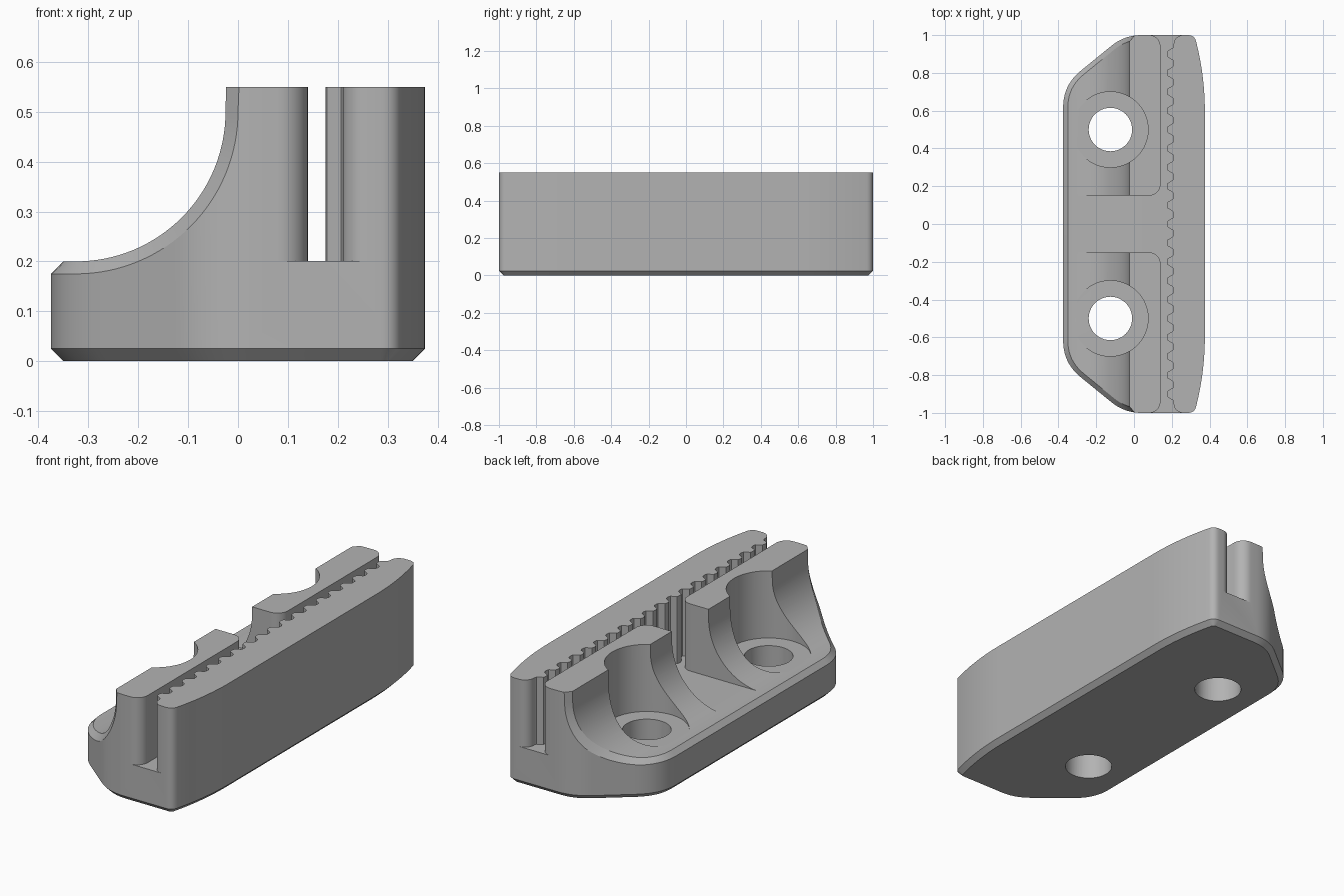
import bpy
import bmesh
from math import sin, cos, pi, tanh, hypot
from mathutils import Vector

cube = bpy.data.objects.get("Cube")
if cube:
    bpy.data.objects.remove(cube)

CHAMFER, HEIGHT, FLOOR = 0.025, 0.55, 0.201
COVE_X, COVE_Z, COVE_R = -0.325, 0.5, 0.3

grey = bpy.data.materials.new("plain grey")
grey.use_nodes = True
grey.diffuse_color = (0.45, 0.45, 0.45, 1)
grey.node_tree.nodes["Principled BSDF"].inputs["Base Color"].default_value = (0.45, 0.45, 0.45, 1)


def make_object(name, bm):
    bmesh.ops.recalc_face_normals(bm, faces=bm.faces)
    mesh = bpy.data.meshes.new(name)
    bm.to_mesh(mesh)
    bm.free()
    mesh.materials.append(grey)
    obj = bpy.data.objects.new(name, mesh)
    bpy.context.collection.objects.link(obj)
    return obj


def round_corner(a, corner, b, steps=12):
    a, c, b = Vector(a), Vector(corner), Vector(b)
    ts = [i / steps for i in range(steps + 1)]
    return [a * (1 - t) ** 2 + c * 2 * t * (1 - t) + b * t * t for t in ts]


def arc(cx, cy, r, start, end, steps=10):
    angles = [start + (end - start) * i / steps for i in range(steps + 1)]
    return [(cx + r * cos(a), cy + r * sin(a)) for a in angles]


# Half of the plan outline, from the low side to the tall side
outline = round_corner((-0.375, 0.62), (-0.375, 0.736), (-0.281, 0.812))
outline += round_corner((-0.12, 0.943), (-0.05, 1.0), (0.04, 1.0))
outline += round_corner((0.285, 1.0), (0.321, 1.0), (0.329, 0.965))
for i in range(1, 13):
    y = 0.965 - 0.365 * i / 12
    outline.append(Vector((0.375 - 0.046 * ((y - 0.6) / 0.365) ** 2, y)))

inset = []
for i, p in enumerate(outline):
    d = outline[min(i + 1, len(outline) - 1)] - outline[max(i - 1, 0)]
    if i in (0, len(outline) - 1):
        d = Vector((0, 1 if i == 0 else -1))
    n = Vector((d.y, -d.x)).normalized()
    inset.append(p + n * CHAMFER)


def at_x(curve, x):
    """Index and fraction where a curve reaches x."""
    for i in range(len(curve) - 1):
        if curve[i + 1].x >= x:
            span = curve[i + 1].x - curve[i].x
            return i, max(0, (x - curve[i].x) / span) if span > 1e-9 else 0
    return len(curve) - 2, 1


def sample(curve, where):
    i, f = where
    return curve[i].lerp(curve[i + 1], f)


# Cross rows of the body: bottom inset, wall foot, wall top, top inset
rows = []


def add_row(outer_x, outer_z, inner_x, inner_z):
    where = at_x(outline, outer_x)
    low, wall = sample(inset, where), sample(outline, where)
    top = sample(inset, at_x(inset, inner_x))
    rows.append([(*low, 0), (*wall, CHAMFER), (*wall, outer_z), (*top, inner_z)])


for i in range(10):
    t = (i / 10) ** 2
    add_row(-0.375 + 0.05 * t, 0.175, -0.35 + 0.025 * t, 0.2)
for i in range(33):
    a = pi / 2 * i / 32
    R = COVE_R + CHAMFER
    add_row(COVE_X + R * sin(a), COVE_Z - R * cos(a),
            COVE_X + COVE_R * sin(a), COVE_Z - COVE_R * cos(a))
add_row(0.002, HEIGHT, -0.024, HEIGHT)
for p, q in zip(outline, inset):
    if p.x > 0.008:
        rows.append([(*q, 0), (*p, CHAMFER), (*p, HEIGHT), (*p, HEIGHT)])

# Clamp body skinned through the mirrored rows
bm = bmesh.new()
rings = []
for row in rows:
    ring = row + [(x, -y, z) for x, y, z in reversed(row)]
    rings.append([bm.verts.new(v) for v in ring])
for a, b in zip(rings, rings[1:]):
    for k in range(8):
        m = (k + 1) % 8
        bm.faces.new((a[k], a[m], b[m], b[k]))
for ring in (rings[0], rings[-1]):
    for k in range(3):
        bm.faces.new((ring[k], ring[k + 1], ring[6 - k], ring[7 - k]))
bmesh.ops.remove_doubles(bm, verts=bm.verts, dist=1e-5)
body = make_object("belt_clamp_body", bm)


def prism(name, points, z0, z1):
    bm = bmesh.new()
    face = bm.faces.new([bm.verts.new((p[0], p[1], z0)) for p in points])
    result = bmesh.ops.extrude_face_region(bm, geom=[face])
    top = [v for v in result["geom"] if isinstance(v, bmesh.types.BMVert)]
    bmesh.ops.translate(bm, verts=top, vec=(0, 0, z1 - z0))
    return make_object(name, bm)


def cut(cutter):
    mod = body.modifiers.new("cut", "BOOLEAN")
    mod.operation = "DIFFERENCE"
    mod.solver = "EXACT"
    mod.object = cutter
    bpy.context.view_layer.objects.active = body
    bpy.ops.object.modifier_apply(modifier=mod.name)
    bpy.data.objects.remove(cutter)


# Toothed belt slot joined with the central gap
left = [(0.08, 1.05)] + arc(0.08, 0.94, 0.06, pi / 2, 0)
left += arc(0.08, 0.21, 0.06, 0, -pi / 2) + [(-0.32, 0.15)]
left += [(x, -y) for x, y in reversed(left)]
teeth = []
for i in range(229):
    y = -0.95 + 1.9 * i / 228
    teeth.append((0.1925 - 0.0175 * tanh(2 * cos(20 * pi * y)) / tanh(2), y))
right = [(0.26, -1.05)] + arc(0.26, -0.95, 0.05, -pi / 2, -pi)[:-1] + teeth
right += arc(0.26, 0.95, 0.05, pi, pi / 2)[1:] + [(0.26, 1.05)]
cut(prism("slot_cutter", left + right, FLOOR, 0.7))

# Screw holes with wide head clearance
for y in (-0.5, 0.5):
    cut(prism("head_cutter", arc(-0.125, y, 0.2, 0, 2 * pi, 64)[:-1], FLOOR, 0.7))
    cut(prism("hole_cutter", arc(-0.125, y, 0.115, 0, 2 * pi, 48)[:-1], -0.1, 0.7))

# Smooth curves with crisp edges
bpy.ops.object.select_all(action="DESELECT")
body.select_set(True)
bpy.context.view_layer.objects.active = body
bpy.ops.object.shade_smooth_by_angle(angle=0.52)
